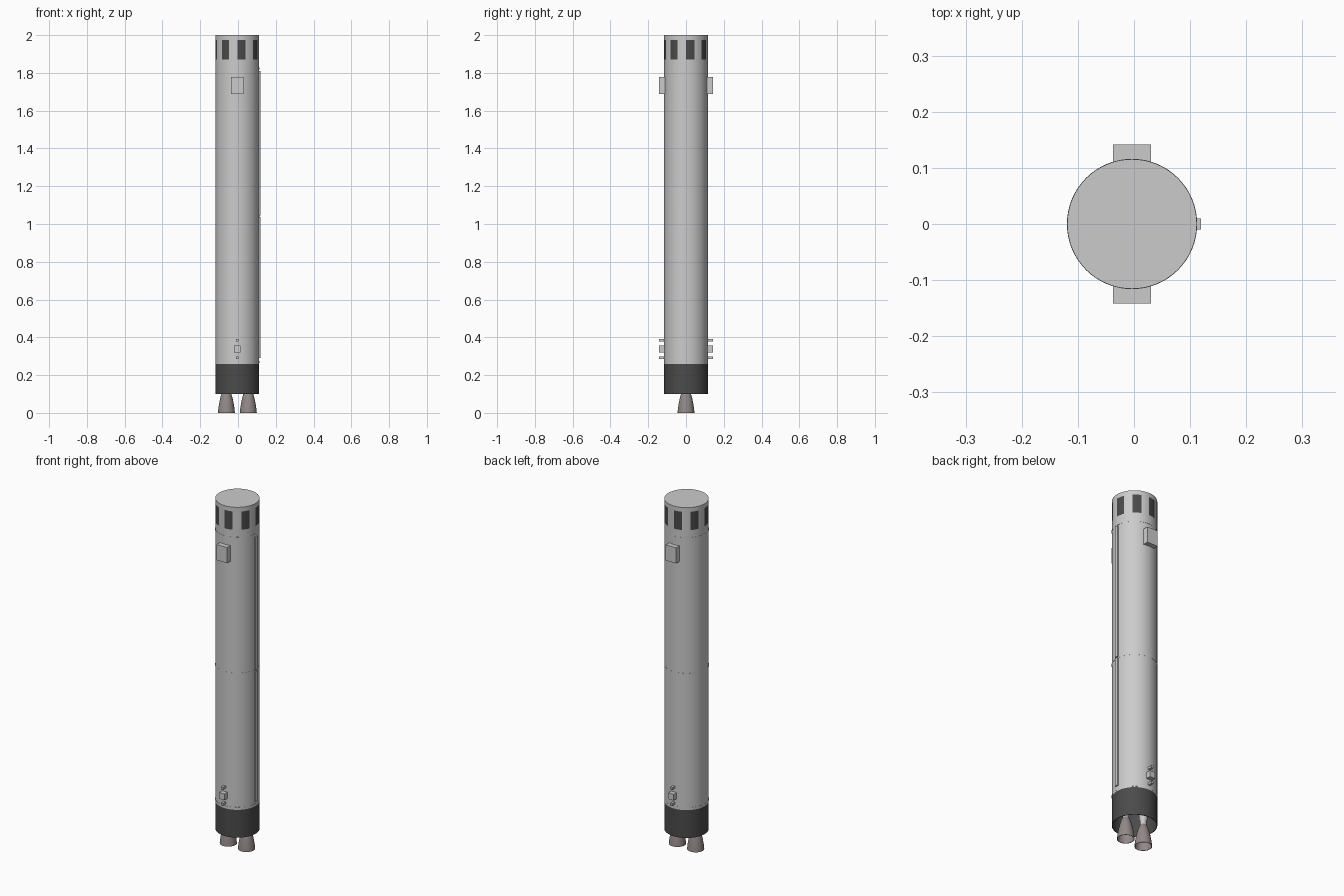
import bpy, bmesh, math

if "Cube" in bpy.data.objects:
    bpy.data.objects.remove(bpy.data.objects["Cube"])

CX, R, SEG = -0.0035, 0.1155, 64


def material(name, rgb):
    m = bpy.data.materials.new(name)
    m.diffuse_color = (*rgb, 1)
    m.use_nodes = True
    m.node_tree.nodes["Principled BSDF"].inputs["Base Color"].default_value = m.diffuse_color
    return m


GREY = material("light_grey", (0.8, 0.8, 0.8))
DARK = material("dark_grey", (0.07, 0.07, 0.07))
METAL = material("nozzle_metal", (0.29, 0.25, 0.24))


def finish(bm, name, mats=(), recalc=True):
    if recalc:
        bmesh.ops.recalc_face_normals(bm, faces=bm.faces)
    me = bpy.data.meshes.new(name)
    bm.to_mesh(me)
    bm.free()
    for m in mats:
        me.materials.append(m)
    ob = bpy.data.objects.new(name, me)
    bpy.context.collection.objects.link(ob)
    bpy.ops.object.select_all(action='DESELECT')
    bpy.context.view_layer.objects.active = ob
    ob.select_set(True)
    bpy.ops.object.shade_smooth_by_angle(angle=math.radians(35))
    return ob


def lathe(name, profile, mats=(), cx=CX, seg=SEG, bottom=False, top=False,
          closed=False, pick=None):
    """Revolve (radius, z) points about a vertical axis; pick chooses a material per face."""
    bm = bmesh.new()
    rings = [[bm.verts.new((cx + r * math.cos(2 * math.pi * i / seg),
                            r * math.sin(2 * math.pi * i / seg), z))
              for i in range(seg)] for r, z in profile]
    pairs = list(zip(rings, rings[1:]))
    if closed:
        pairs.append((rings[-1], rings[0]))
    for row, (a, b) in enumerate(pairs):
        for i in range(seg):
            j = (i + 1) % seg
            f = bm.faces.new((a[i], a[j], b[j], b[i]))
            if pick:
                f.material_index = pick(row, i)
    if bottom:
        bm.faces.new(rings[0])
    if top:
        bm.faces.new(rings[-1])
    return finish(bm, name, mats)


def box(name, x, y, z):
    """Box from (min, max) ranges."""
    bm = bmesh.new()
    bmesh.ops.create_cube(bm, size=1)
    for v in bm.verts:
        v.co = [lo + (c + 0.5) * (hi - lo) for c, (lo, hi) in zip(v.co, (x, y, z))]
    return finish(bm, name)


# Main tank and the interstage with its eight dark windows
lathe("tank_body", [(R, 0.26), (R, 1.82)], bottom=True)
lathe("interstage", [(R, 1.82), (R, 1.87), (R, 1.975), (R, 2.0)], (GREY, DARK), top=True,
      pick=lambda row, i: int(row == 1 and i % 8 < 4))

# Seam rings
for n, z in (("lower", 0.27), ("middle", 1.042), ("upper", 1.823)):
    lathe(n + "_seam_ring", [(R - .002, z - .005), (R + .0006, z - .005),
                             (R + .0006, z + .005), (R - .002, z + .005)], closed=True)

# Hollow engine skirt
lathe("engine_skirt", [(R, 0.1), (R, 0.26), (R - .003, 0.26), (R - .003, 0.1)],
      (DARK,), closed=True)

# Two engines: open bell plus thrust chamber
for side, s in (("left", -1), ("right", 1)):
    x = CX + s * 0.058
    outer = [(.045, 0), (.042, .028), (.037, .058), (.031, .084), (.025, .105), (.016, .125)]
    inner = [(r - .002, z) for r, z in reversed(outer)]
    lathe(side + "_engine_bell", outer + inner, (METAL,), cx=x, seg=32, closed=True)
    lathe(side + "_thrust_chamber", [(.016, .122), (.016, .145), (.022, .16), (.022, .262)],
          cx=x, seg=32, bottom=True, top=True)

# Cable raceway in two lengths along the right side
for n, z in (("lower", (0.29, 1.037)), ("upper", (1.045, 1.81))):
    box(n + "_raceway", (CX + 0.108, 0.119), (-0.01, 0.01), z)

# Equipment boxes and small attachment fittings, front and back
for n, s in (("front", -1), ("back", 1)):
    def outward(depth, inner=0.105):
        return tuple(sorted((s * inner, s * depth)))
    box(n + "_equipment_box", (CX - .0335, CX + .0335), outward(0.142), (1.688, 1.778))
    box(n + "_attachment_block", (CX - .017, CX + .017), outward(0.142), (0.32, 0.356))
    for m, z in (("lower", 0.292), ("upper", 0.384)):
        box(f"{n}_{m}_lug", (CX - .0065, CX + .0065), outward(0.142), (z - .0065, z + .0065))
